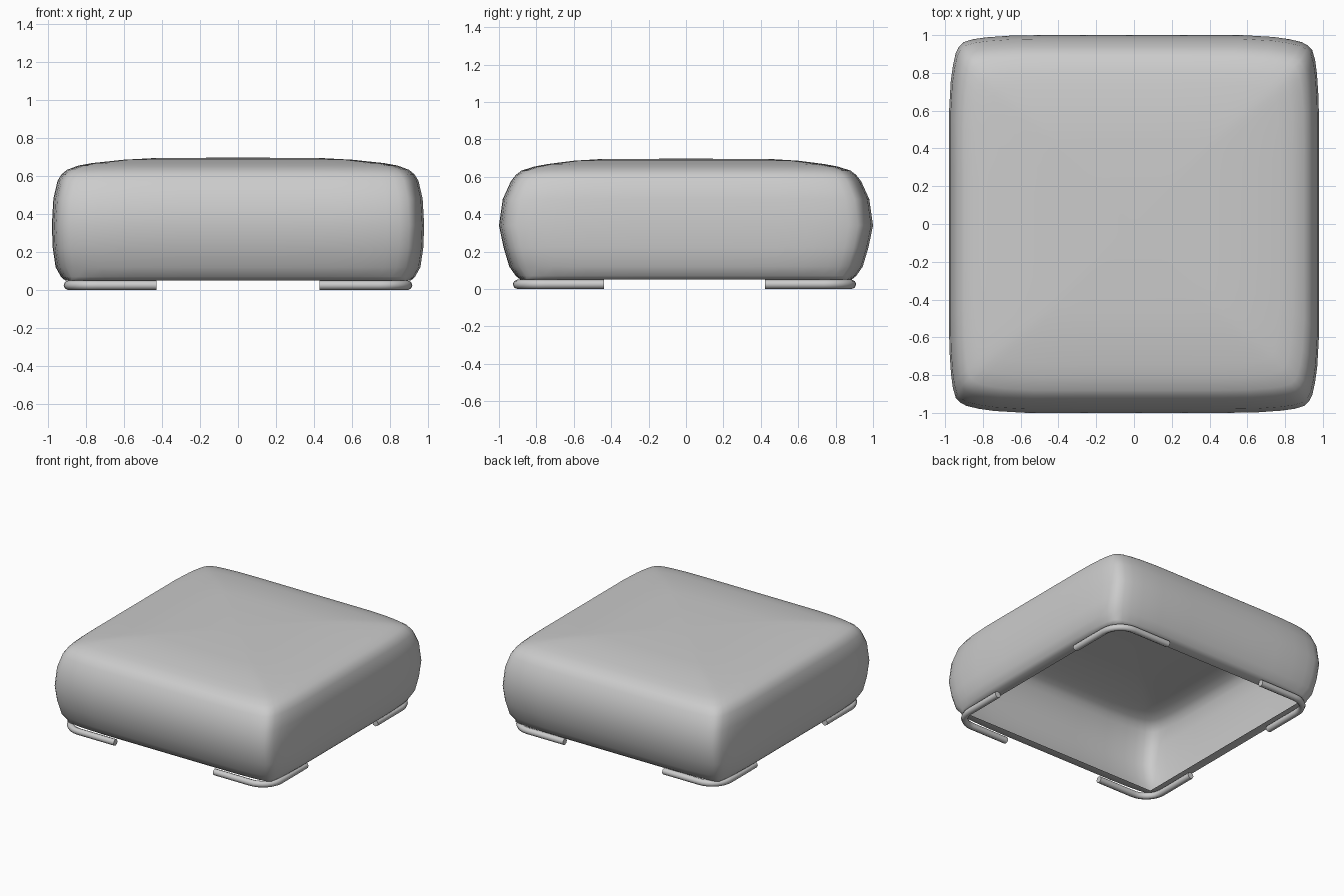
import bpy, bmesh, math

if "Cube" in bpy.data.objects:
    bpy.data.objects.remove(bpy.data.objects["Cube"])

# Cushion: stacked rounded-square rings, open underneath with a small inward lip
quarter = [(1, 0), (1, .25), (1, .5), (.997, .67), (.988, .8), (.978, .87), (.963, .92),
           (.94, .945), (.905, .963), (.84, .978), (.755, .99), (.58, 1), (.3, 1)]
outline = []
for k in range(4):
    c, s = round(math.cos(k * math.pi / 2)), round(math.sin(k * math.pi / 2))
    pts = quarter
    outline += [(x * c - y * s, x * s + y * c) for x, y in pts]

# half width x, half depth y, height, squareness of the corners
rings = [(.84, .82, .05, 1), (.91, .885, .05, .4), (.932, .91, .07, 0), (.96, .945, .12, 0),
         (.975, .975, .22, 0), (.98, 1, .34, 0), (.972, .98, .48, 0), (.95, .937, .575, 0),
         (.928, .91, .61, 0), (.90, .88, .633, 0), (.84, .81, .655, 0), (.77, .74, .668, 0),
         (.6, .6, .686, 0), (.43, .45, .695, 0)]

bm = bmesh.new()
loops = []
for a, b, z, q in rings:
    loop = []
    for x, y in outline:
        # push the rounded corners out to a true rectangle
        m = max(abs(x), abs(y))
        sx, sy = x / m, y / m
        if abs(sx) > .93 and abs(sy) > .93:
            sx, sy = math.copysign(1, x) * (1 if abs(sx) > .97 else abs(sx)), math.copysign(1, y) * (1 if abs(sy) > .97 else abs(sy))
        loop.append(bm.verts.new((a * (x + (sx - x) * q), b * (y + (sy - y) * q), z)))
    loops.append(loop)
n = len(outline)
for lo, hi in zip(loops, loops[1:]):
    for i in range(n):
        j = (i + 1) % n
        bm.faces.new((lo[i], lo[j], hi[j], hi[i]))
centre = bm.verts.new((0, 0, .697))
for i in range(n):
    bm.faces.new((loops[-1][i], loops[-1][(i + 1) % n], centre))
mesh = bpy.data.meshes.new("cushion")
bm.to_mesh(mesh)
bm.free()
cushion = bpy.data.objects.new("cushion", mesh)
bpy.context.collection.objects.link(cushion)
for p in mesh.polygons:
    p.use_smooth = True


# Corner feet: bent rods, one under each corner
def corner_foot(name, sx, sy, out=.893, end=.43, r=.15, tube=.025):
    path = [(out, end)]
    for i in range(9):
        t = i / 8 * math.pi / 2
        path.append((out - r + r * math.cos(t), out - r + r * math.sin(t)))
    path.append((end, out))
    curve = bpy.data.curves.new(name, 'CURVE')
    curve.dimensions = '3D'
    curve.bevel_depth = tube
    curve.bevel_resolution = 2
    curve.use_fill_caps = True
    sp = curve.splines.new('POLY')
    sp.points.add(len(path) - 1)
    for p, (x, y) in zip(sp.points, path):
        p.co = (sx * x, sy * y - .008, tube, 1)
    sp.use_smooth = True
    ob = bpy.data.objects.new(name, curve)
    bpy.context.collection.objects.link(ob)


for sx, side in ((-1, "left"), (1, "right")):
    for sy, end in ((-1, "front"), (1, "back")):
        corner_foot(f"{end}_{side}_foot", sx, sy)
